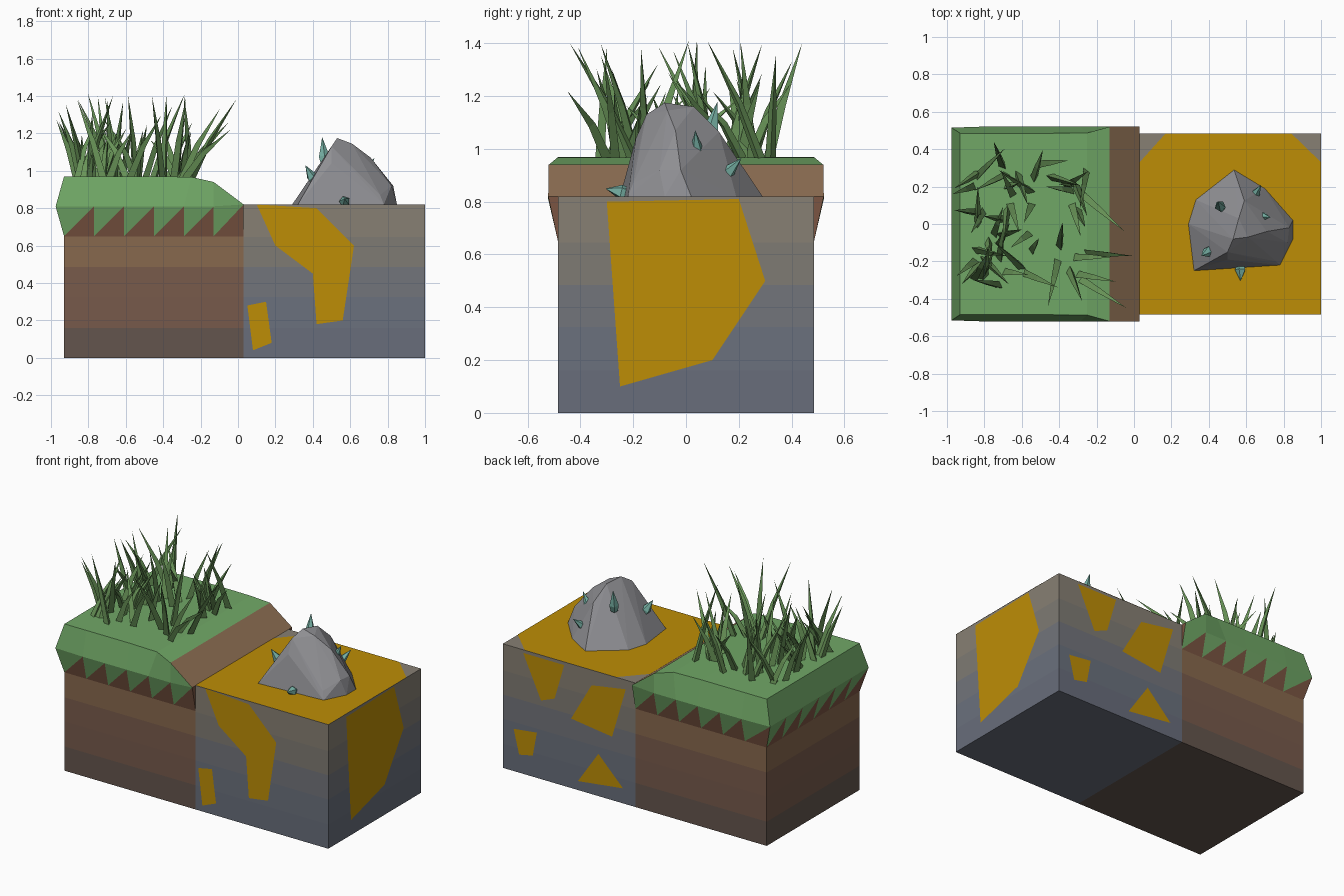
import bpy, bmesh, random
from math import cos, sin, pi
from mathutils import Vector

if "Cube" in bpy.data.objects:
    bpy.data.objects.remove(bpy.data.objects["Cube"])

random.seed(4)


def mat(name, r, g, b):
    m = bpy.data.materials.new(name)
    m.diffuse_color = tuple((c / 255) ** 2.2 for c in (r, g, b)) + (1,)
    m.use_nodes = True
    m.node_tree.nodes["Principled BSDF"].inputs["Base Color"].default_value = m.diffuse_color
    return m


def make(name, faces, mats):
    """faces: list of (points, material index)"""
    bm = bmesh.new()
    for pts, mi in faces:
        f = bm.faces.new([bm.verts.new(p) for p in pts])
        f.material_index = mi
    bmesh.ops.remove_doubles(bm, verts=bm.verts, dist=1e-4)
    bmesh.ops.recalc_face_normals(bm, faces=bm.faces)
    return finish(name, bm, mats)


def finish(name, bm, mats):
    me = bpy.data.meshes.new(name)
    bm.to_mesh(me)
    bm.free()
    ob = bpy.data.objects.new(name, me)
    for m in mats:
        me.materials.append(m)
    bpy.context.collection.objects.link(ob)
    return ob


def banded_block(name, x0, x1, levels, mats):
    h = 0.485
    ring = [(x0, -h), (x1, -h), (x1, h), (x0, h)]
    faces = [([(x, y, levels[0]) for x, y in ring[::-1]], 0),
             ([(x, y, levels[-1]) for x, y in ring], len(mats) - 1)]
    for k in range(len(levels) - 1):
        for i in range(4):
            (ax, ay), (bx, by) = ring[i], ring[(i + 1) % 4]
            a, b = levels[k], levels[k + 1]
            faces.append(([(ax, ay, a), (bx, by, a), (bx, by, b), (ax, ay, b)], k))
    return make(name, faces, mats)


green = mat("grass", 112, 166, 102)
blade_green = mat("blade", 104, 146, 88)
gold = mat("ore", 188, 140, 14)
rock_grey = mat("rock", 142, 142, 146)
teal = mat("crystal", 118, 176, 164)
soil = mat("soil", 140, 110, 84)
soil_dark = mat("soil_dark", 122, 86, 68)
dirt = [mat("dirt_%d" % i, *c) for i, c in enumerate(
    [(100, 86, 78), (118, 90, 76), (120, 91, 76), (134, 104, 78)])]
stone = [mat("stone_%d" % i, *c) for i, c in enumerate(
    [(104, 109, 122), (106, 112, 124), (114, 116, 122), (126, 122, 115), (134, 127, 115)])]

# soil and stone blocks with colour layers
banded_block("dirt_block", -0.93, 0.03, [0, 0.16, 0.325, 0.485, 0.65], dirt)
banded_block("stone_block", 0.03, 1.0, [0, 0.16, 0.325, 0.485, 0.645, 0.82], stone)

# flared turf cap with sawtooth fringe
N = 6
xs = [-0.93 + 0.16 * i for i in range(N + 1)]
tops = [(x, 0.485, 0.97) for x in xs[:4]] + [(-0.25, 0.487, 0.967), (-0.13, 0.52, 0.94), (0.03, 0.522, 0.82)]
ys = [0.485 - 0.97 * i / N for i in range(N + 1)]


def long_side(s):
    B = [(x, s * 0.485, 0.65) for x in xs]
    M = [(x, s * 0.522, 0.81) for x in xs]
    M[0] = (-0.975, s * 0.515, 0.81)
    M[-1] = (0.03, s * 0.522, 0.82)
    T = [(x, s * y, z) for x, y, z in tops]
    return B, M, T


front, back = long_side(-1), long_side(1)
left = ([(-0.93, y, 0.65) for y in ys],
        [(-0.975, y * 0.515 / 0.485, 0.81) for y in ys],
        [(-0.93, y, 0.97) for y in ys])
faces = []
for B, M, T in (front, [r[::-1] for r in back], left):
    for i in range(N):
        faces.append(([B[i], M[i + 1], M[i]], 0))
        faces.append(([B[i], B[i + 1], M[i + 1]], 2))
        up = [M[i], M[i + 1], T[i + 1], T[i]]
        faces.append((list(dict.fromkeys(up)), 0))
F, K = front[2], back[2]
for i in range(N):
    faces.append(([F[i], F[i + 1], K[i + 1], K[i]], 1 if i == N - 1 else 0))
faces.append(([front[0][-1], back[0][-1], back[2][-1], front[2][-1]], 2))
make("turf_cap", faces, [green, soil, soil_dark])

# ore sheet on top of the stone, with two bare corners
e = 0.0015
make("ore_top", [([(x, y, 0.82 + e) for x, y in
     [(0.03, -0.485), (1, -0.485), (1, 0.33), (0.84, 0.485), (0.17, 0.485), (0.03, 0.33)]], 0)], [gold])

# ore patches on the stone sides, given as (along, z) outlines
patches = {
    "front": [[(0.1, 0.82), (0.42, 0.8), (0.62, 0.6), (0.56, 0.2), (0.42, 0.18), (0.4, 0.45), (0.2, 0.6)],
              [(0.05, 0.28), (0.15, 0.3), (0.18, 0.08), (0.08, 0.04)]],
    "right": [[(-0.3, 0.8), (0.2, 0.81), (0.3, 0.5), (0.1, 0.2), (-0.25, 0.1)]],
    "back": [[(0.55, 0.8), (0.85, 0.8), (0.72, 0.52), (0.62, 0.56)],
             [(0.1, 0.76), (0.35, 0.72), (0.5, 0.46), (0.2, 0.42)],
             [(0.12, 0.1), (0.45, 0.06), (0.3, 0.28)],
             [(0.75, 0.3), (0.92, 0.28), (0.88, 0.12), (0.78, 0.14)]]}
place = {"front": lambda a, z: (a, -0.485 - e, z),
         "right": lambda a, z: (1 + e, a, z),
         "back": lambda a, z: (a, 0.485 + e, z)}
for side, outlines in patches.items():
    ob = make("ore_" + side, [([place[side](a, z) for a, z in o], 0) for o in outlines], [gold])
    outward = {"front": (0, -1, 0), "right": (1, 0, 0), "back": (0, 1, 0)}[side]
    for p in ob.data.polygons:
        if p.normal.dot(Vector(outward)) < 0:
            p.flip()

# boulder
pts = [(0.29, 0.0, 0.82), (0.33, 0.13, 0.82), (0.535, 0.29, 0.82), (0.70, 0.19, 0.82),
       (0.85, 0.02, 0.82), (0.85, -0.08, 0.82), (0.78, -0.22, 0.82), (0.32, -0.25, 0.82),
       (0.53, -0.08, 1.175), (0.50, -0.15, 1.13), (0.56, 0.03, 1.16), (0.61, -0.07, 1.145),
       (0.71, -0.04, 1.07), (0.83, -0.02, 0.92), (0.82, -0.10, 0.92), (0.59, 0.125, 1.065),
       (0.50, -0.19, 1.04), (0.76, -0.2, 0.87)]
bm = bmesh.new()
for p in pts:
    bm.verts.new(p)
bmesh.ops.convex_hull(bm, input=bm.verts)
bmesh.ops.delete(bm, geom=[v for v in bm.verts if not v.link_faces], context='VERTS')
finish("boulder", bm, [rock_grey])


def spike(bm, sides, rings, tip, axis):
    """tapered spike through (centre, radius) rings"""
    u = axis.orthogonal().normalized()
    w = axis.cross(u).normalized()
    turn = random.uniform(0, 2 * pi)
    loops = [[bm.verts.new(c + r * (u * cos(turn + 2 * pi * k / sides) + w * sin(turn + 2 * pi * k / sides)))
              for k in range(sides)] for c, r in rings]
    end = bm.verts.new(tip)
    bm.faces.new(loops[0][::-1])
    for k in range(sides):
        j = (k + 1) % sides
        for a, b in zip(loops, loops[1:]):
            bm.faces.new([a[k], a[j], b[j], b[k]])
        bm.faces.new([loops[-1][k], loops[-1][j], end])


# crystals on the boulder
bm = bmesh.new()
for base, tip in [((0.465, 0.085, 1.03), (0.45, 0.12, 1.18)), ((0.41, -0.14, 0.94), (0.36, -0.17, 1.03)),
                  ((0.66, 0.045, 0.95), (0.73, 0.035, 1.07)), ((0.63, 0.13, 0.88), (0.68, 0.21, 0.965)),
                  ((0.57, -0.22, 0.83), (0.57, -0.305, 0.85))]:
    a, b = Vector(base), Vector(tip)
    spike(bm, 5, [(a, 0.022), (a.lerp(b, 0.3), 0.03)], b, b - a)
finish("crystals", bm, [teal])

# grass blades: root x, y, tip x, y, tip z; the rest are scattered
blades = [(-0.28, 0.16, -0.05, -0.04, 1.26), (-0.28, -0.3, -0.04, -0.45, 1.22),
          (-0.25, -0.15, -0.01, -0.17, 1.38), (-0.41, -0.2, -0.46, -0.44, 1.4),
          (-0.26, 0.28, -0.29, 0.08, 1.41), (-0.86, 0.2, -0.97, 0.16, 1.27),
          (-0.85, -0.2, -0.95, -0.28, 1.3), (-0.72, -0.33, -0.86, -0.3, 1.38),
          (-0.7, 0.31, -0.75, 0.44, 1.4), (-0.5, 0.32, -0.35, 0.34, 1.35)]
while len(blades) < 52:
    x, y = random.uniform(-0.86, -0.27), random.uniform(-0.32, 0.32)
    t, d = random.uniform(0, 2 * pi), random.uniform(0.06, 0.21)
    tx, ty = max(-0.96, x + d * cos(t)), y + d * sin(t)
    blades.append((x, y, tx, ty, random.uniform(1.16, 1.42)))
bm = bmesh.new()
for x, y, tx, ty, tz in blades:
    a, b = Vector((x, y, 0.96)), Vector((tx, ty, tz))
    mid = a.lerp(b, 0.4) + Vector((0, 0, 0.03))
    spike(bm, 3, [(a, 0.023), (mid, 0.017)], b, b - a)
finish("grass_blades", bm, [blade_green])
